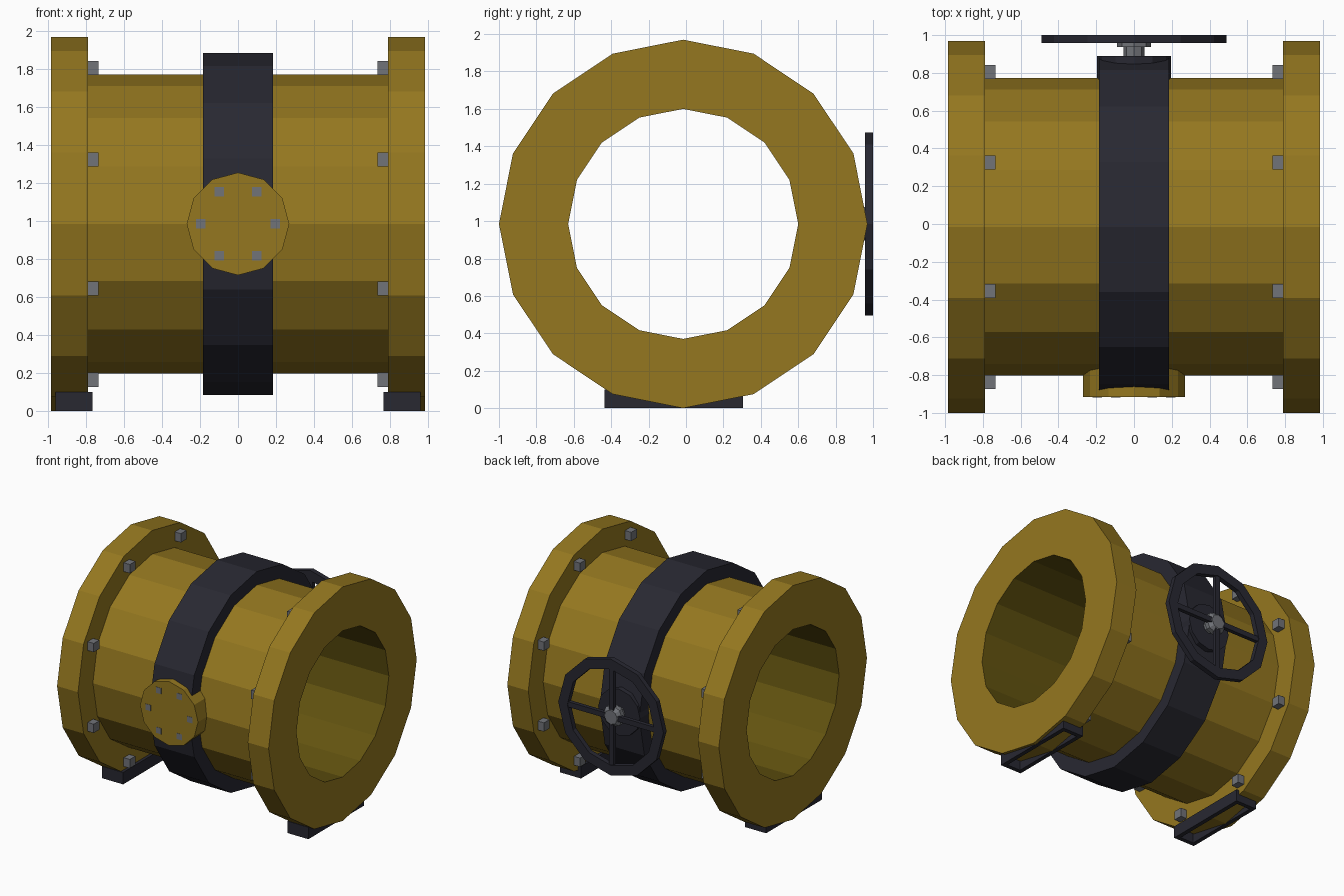
import bpy, bmesh, math

if "Cube" in bpy.data.objects:
    bpy.data.objects.remove(bpy.data.objects["Cube"])

CY, CZ = -0.015, 0.985   # pipe axis


def mat(name, rgb):
    m = bpy.data.materials.new(name)
    m.diffuse_color = (*rgb, 1)
    m.use_nodes = True
    m.node_tree.nodes["Principled BSDF"].inputs["Base Color"].default_value = m.diffuse_color
    return m


YELLOW = mat("yellow_paint", (0.298, 0.186, 0.014))
BORE = mat("dark_olive_bore", (0.125, 0.088, 0.005))
DARK = mat("dark_iron", (0.021, 0.021, 0.031))
STEEL = mat("grey_steel", (0.165, 0.172, 0.19))


def finish(bm, name, material):
    bmesh.ops.remove_doubles(bm, verts=bm.verts, dist=1e-5)
    bmesh.ops.recalc_face_normals(bm, faces=bm.faces)
    me = bpy.data.meshes.new(name)
    bm.to_mesh(me)
    bm.free()
    me.materials.append(material)
    ob = bpy.data.objects.new(name, me)
    bpy.context.collection.objects.link(ob)
    return ob


def lathe(name, profile, n, axis, material, closed=True):
    """Spin (position, radius) points about the x axis (pipe) or the y axis (side fittings)."""
    bm = bmesh.new()
    rings = []
    for k in range(n):
        a = 2 * math.pi * k / n
        c, s = math.cos(a), math.sin(a)
        rings.append([bm.verts.new((p, CY + r * c, CZ + r * s) if axis == 'x'
                                   else (r * c, p, CZ + r * s)) for p, r in profile])
    m = len(profile)
    for k in range(n):
        A, B = rings[k], rings[(k + 1) % n]
        for i in range(m if closed else m - 1):
            j = (i + 1) % m
            if profile[i][1] == 0:
                bm.faces.new((A[i], A[j], B[j]))
            elif profile[j][1] == 0:
                bm.faces.new((A[i], A[j], B[i]))
            else:
                bm.faces.new((A[i], A[j], B[j], B[i]))
    return finish(bm, name, material)


def disc(name, r, y0, y1, n, material, r_end=None):
    r_end = r if r_end is None else r_end
    return lathe(name, [(y0, 0), (y0, r), (y1, r_end), (y1, 0)], n, 'y', material, False)


def boxes(name, items, material):
    """One object from several (x0, x1, y0, y1, z0, z1) boxes."""
    bm = bmesh.new()
    for x0, x1, y0, y1, z0, z1 in items:
        vs = bmesh.ops.create_cube(bm, size=1)["verts"]
        for v in vs:
            v.co = (x1 if v.co.x > 0 else x0, y1 if v.co.y > 0 else y0, z1 if v.co.z > 0 else z0)
    return finish(bm, name, material)


# Pipe body with both end flanges and a through bore in a darker colour
pipe = lathe("pipe_body", [(-0.985, 0.615), (-0.985, 0.985), (-0.79, 0.985), (-0.79, 0.787),
                           (0.79, 0.787), (0.79, 0.985), (0.985, 0.985), (0.985, 0.615)],
             16, 'x', YELLOW)
pipe.data.materials.append(BORE)
for f in pipe.data.polygons:
    if math.hypot(f.center.y - CY, f.center.z - CZ) < 0.63:
        f.material_index = 1

# Dark band round the middle
lathe("middle_band", [(-0.185, 0.74), (-0.185, 0.9), (0.185, 0.9), (0.185, 0.74)], 16, 'x', DARK)

# Flange bolts on the inner flange faces
for side, sx in (("left", -1), ("right", 1)):
    items = []
    for k in range(8):
        a = math.radians(22.5 + 45 * k)
        y, z = CY + 0.888 * math.cos(a), CZ + 0.888 * math.sin(a)
        xs = sorted((sx * 0.733, sx * 0.80))
        items.append((*xs, y - 0.037, y + 0.037, z - 0.037, z + 0.037))
    boxes(side + "_flange_bolts", items, STEEL)

    # Hollow foot frame under each flange
    x0, x1 = sorted((sx * 0.765, sx * 0.96))
    y0, y1, t = -0.435, 0.305, 0.035
    boxes(side + "_foot", [(x0, x0 + t, y0, y1, 0, 0.1), (x1 - t, x1, y0, y1, 0, 0.1),
                           (x0 + t, x1 - t, y0, y0 + t, 0, 0.1),
                           (x0 + t, x1 - t, y1 - t, y1, 0, 0.1)], DARK)

# Front inspection cover and its bolts
disc("front_cover", 0.27, -0.74, -0.917, 12, YELLOW)
items = []
for k in range(6):
    a = math.radians(60 * k)
    x, z = 0.195 * math.cos(a), CZ + 0.195 * math.sin(a)
    items.append((x - 0.025, x + 0.025, -0.919, -0.89, z - 0.025, z + 0.025))
boxes("cover_bolts", items, STEEL)

# Rear bonnet, stem and hub
disc("bonnet", 0.195, 0.74, 0.89, 12, DARK)
disc("stem", 0.055, 0.88, 0.96, 8, STEEL)
disc("hub", 0.09, 0.938, 0.975, 8, STEEL)
disc("hub_cap", 0.09, 0.975, 1.0, 8, STEEL, 0.06)

# Handwheel rim and four spokes
lathe("wheel_rim", [(0.958, 0.405), (0.958, 0.49), (1.0, 0.49), (1.0, 0.405)], 12, 'y', DARK)
boxes("wheel_spokes", [(-0.44, 0.44, 0.962, 0.995, CZ - 0.022, CZ + 0.022),
                       (-0.022, 0.022, 0.962, 0.995, CZ - 0.44, CZ + 0.44)], DARK)
